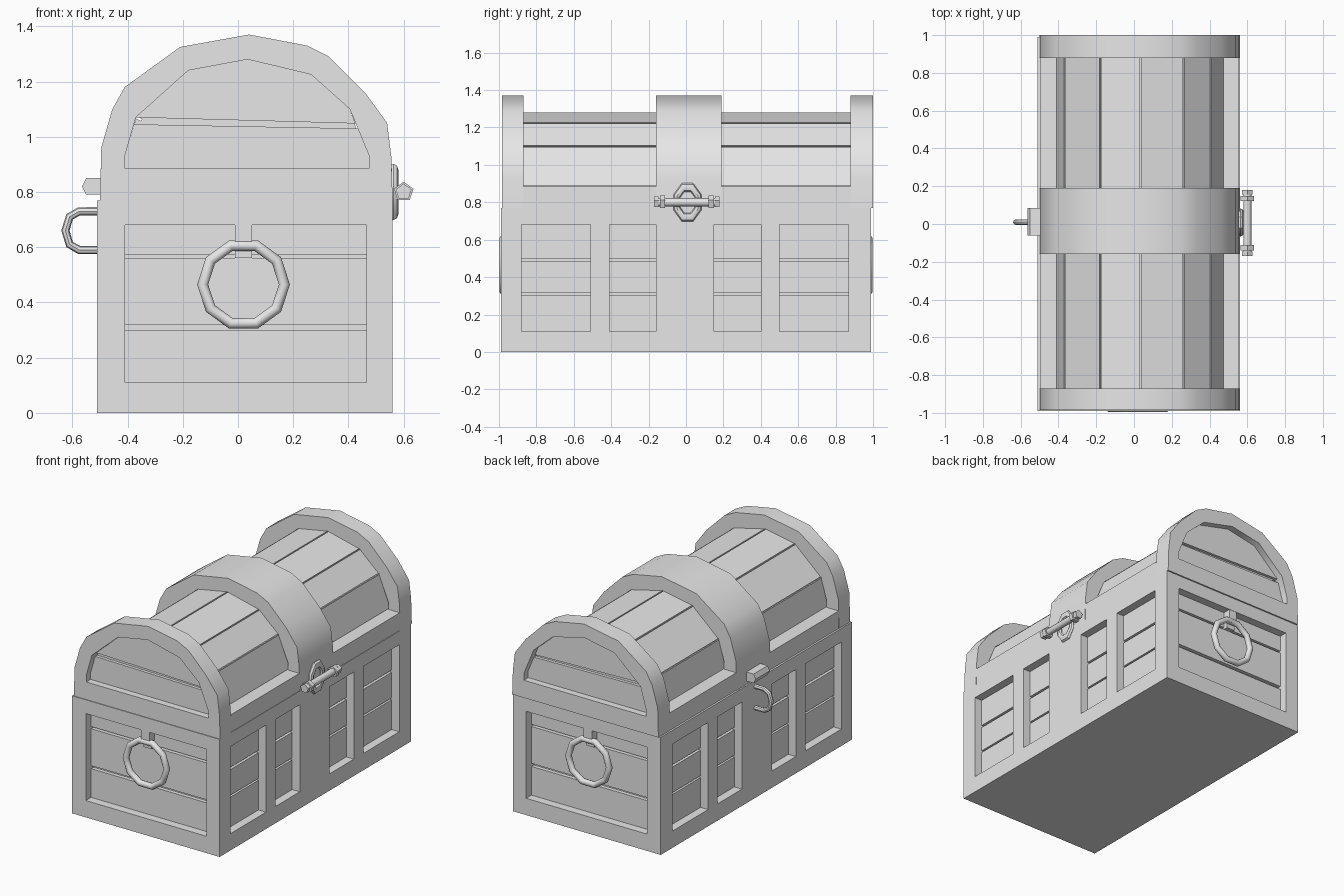
import bpy, bmesh, math
from mathutils import Vector, Matrix

if "Cube" in bpy.data.objects:
    bpy.data.objects.remove(bpy.data.objects["Cube"])

grey = bpy.data.materials.new("plain_grey")
grey.use_nodes = True
grey.diffuse_color = (0.8, 0.8, 0.8, 1)
grey.node_tree.nodes["Principled BSDF"].inputs["Base Color"].default_value = (0.8, 0.8, 0.8, 1)


def select(obj):
    bpy.ops.object.select_all(action='DESELECT')
    obj.select_set(True)
    bpy.context.view_layer.objects.active = obj


def make(name, bm, smooth=0):
    bmesh.ops.recalc_face_normals(bm, faces=bm.faces)
    mesh = bpy.data.meshes.new(name)
    bm.to_mesh(mesh)
    bm.free()
    mesh.materials.append(grey)
    obj = bpy.data.objects.new(name, mesh)
    bpy.context.collection.objects.link(obj)
    if smooth:
        select(obj)
        bpy.ops.object.shade_smooth_by_angle(angle=math.radians(smooth))
    return obj


def add_box(bm, x, y, z):
    size = Matrix.Diagonal((x[1] - x[0], y[1] - y[0], z[1] - z[0], 1))
    mid = Matrix.Translation((sum(x) / 2, sum(y) / 2, sum(z) / 2))
    bmesh.ops.create_cube(bm, size=1, matrix=mid @ size)


def add_prism(bm, points, y0, y1):
    """Extrude an (x, z) outline along y."""
    face = bm.faces.new([bm.verts.new((px, y0, pz)) for px, pz in points])
    out = bmesh.ops.extrude_face_region(bm, geom=[face], use_keep_orig=True)
    moved = [v for v in out["geom"] if isinstance(v, bmesh.types.BMVert)]
    bmesh.ops.translate(bm, verts=moved, vec=(0, y1 - y0, 0))


def add_torus(bm, centre, radius, tube, major, minor, turn, stretch=1):
    """Ring in the xz plane, turned about z; stretch acts on height."""
    place = Matrix.Translation(centre) @ Matrix.Rotation(turn, 4, 'Z') @ Matrix.Diagonal((1, 1, stretch, 1))
    rows = []
    for i in range(major):
        a = math.tau * (i + 0.5) / major
        row = []
        for j in range(minor):
            b = math.tau * j / minor
            r = radius + tube * math.cos(b)
            row.append(bm.verts.new(place @ Vector((r * math.sin(a), tube * math.sin(b), r * math.cos(a)))))
        rows.append(row)
    for i in range(major):
        p, q = rows[i], rows[(i + 1) % major]
        for j in range(minor):
            k = (j + 1) % minor
            bm.faces.new((p[j], q[j], q[k], p[k]))


def cut(obj, cutter):
    mod = obj.modifiers.new("cut", 'BOOLEAN')
    mod.operation = 'DIFFERENCE'
    mod.solver = 'EXACT'
    mod.object = cutter
    cutter.hide_render = True
    select(obj)
    bpy.ops.object.modifier_apply(modifier=mod.name)
    bpy.data.objects.remove(cutter)


# Chest body with recessed panels
LEFT, RIGHT, END = -0.51, 0.56, 0.99
RECESS, BOARD = 0.08, 0.055
PANEL_Z = (0.11, 0.68)
END_X = (-0.41, 0.465)
SIDE_Y = [(-0.88, -0.51), (-0.41, -0.16), (0.15, 0.40), (0.50, 0.87)]

bm = bmesh.new()
add_box(bm, (LEFT, RIGHT), (-END, END), (0, 0.77))
body = make("chest_body", bm)


def side_span(s, outer, inner):
    edge = RIGHT if s > 0 else LEFT
    return sorted((edge - s * outer, edge - s * inner))


def end_span(s, outer, inner):
    return sorted((s * (END - outer), s * (END - inner)))


bm = bmesh.new()
for s in (-1, 1):
    add_box(bm, END_X, end_span(s, -0.05, RECESS), PANEL_Z)
    for span in SIDE_Y:
        add_box(bm, side_span(s, -0.05, RECESS), span, PANEL_Z)
cut(body, make("panel_cutter", bm))

# Boards inside the panels, parted by grooves
bm = bmesh.new()
for s in (-1, 1):
    for z in ((0.11, 0.298), (0.318, 0.56), (0.574, 0.68)):
        add_box(bm, END_X, end_span(s, BOARD, RECESS), z)
    for span in SIDE_Y:
        for z in ((0.11, 0.305), (0.317, 0.485), (0.5, 0.68)):
            add_box(bm, side_span(s, BOARD, RECESS), span, z)
make("body_boards", bm)

# Arched lid bands: two ends and the middle strap
OUTER = [(-0.5, 0.77), (-0.495, 0.96), (-0.455, 1.1), (-0.41, 1.18), (-0.21, 1.325), (0.04, 1.37),
         (0.25, 1.33), (0.33, 1.29), (0.46, 1.16), (0.54, 1.05), (0.555, 0.93), (0.56, 0.77)]
INNER = [(-0.41, 0.885), (-0.41, 0.93), (-0.37, 1.07), (-0.18, 1.24), (0.035, 1.28),
         (0.265, 1.225), (0.405, 1.1), (0.475, 0.93), (0.475, 0.885)]
BANDS = [(-0.985, -0.87), (-0.16, 0.19), (0.88, 1.0)]
bm = bmesh.new()
for y0, y1 in BANDS:
    add_prism(bm, OUTER, y0, y1)
bands = make("lid_bands", bm)
bm = bmesh.new()
add_prism(bm, INNER, -1.1, 1.1)
cut(bands, make("arch_cutter", bm))
select(bands)
bpy.ops.object.shade_smooth_by_angle(angle=math.radians(35))

# Lower lid rails between the bands
bm = bmesh.new()
for a, b in zip(BANDS, BANDS[1:]):
    add_box(bm, (-0.498, 0.557), (a[1], b[0]), (0.77, 0.885))
make("lid_rails", bm)

# Lid core and lengthwise planks following the arch
hub = Vector((0.03, 0.88))
bm = bmesh.new()
add_prism(bm, [hub + (Vector(p) - hub) * 0.95 for p in INNER], -0.92, 0.935)
make("lid_core", bm)
bm = bmesh.new()
arch = [Vector(p) for p in INNER]
arch = arch[:1] + arch[2:-2] + arch[-1:]
for a, b in zip(arch, arch[1:]):
    p, q = a.lerp(b, 0.02), b.lerp(a, 0.02)
    add_prism(bm, [p, q, hub + (q - hub) * 0.9, hub + (p - hub) * 0.9], -0.92, 0.935)
make("lid_planks", bm)

# End boards of the lid with a sloping groove
LOW = [(-0.41, 0.885), (0.475, 0.885), (0.475, 0.93), (0.435, 1.03), (-0.377, 1.045), (-0.41, 0.93)]
HIGH = [(-0.37, 1.07), (0.425, 1.048), (0.405, 1.1), (0.265, 1.225), (0.035, 1.28), (-0.18, 1.24)]
bm = bmesh.new()
for y0, y1 in ((-0.94, -0.91), (0.925, 0.955)):
    add_prism(bm, LOW, y0, y1)
    add_prism(bm, HIGH, y0, y1)
make("lid_end_boards", bm)

# Ring handles and their brackets on both ends
for name, s in (("front", -1), ("back", 1)):
    bm = bmesh.new()
    add_torus(bm, (0.02, s * 0.977, 0.465), 0.148, 0.02, 10, 10, 0)
    make(name + "_ring", bm, 40)
    bm = bmesh.new()
    add_box(bm, (-0.01, 0.05), sorted((s * 0.925, s * 0.988)), (0.59, 0.685))
    add_box(bm, (-0.01, 0.05), sorted((s * 0.925, s * 0.965)), (0.56, 0.59))
    make(name + "_ring_bracket", bm)

# Hasp loop and locking pin on the left side
bm = bmesh.new()
add_torus(bm, (0.563, 0.008, 0.8), 0.062, 0.018, 8, 8, math.pi / 2, 1.38)
make("hasp_loop", bm, 40)


def add_rod(bm, y0, y1, radius, sides):
    points = [(0.6 + radius * math.sin(math.tau * i / sides), 0.8 + radius * math.cos(math.tau * i / sides))
              for i in range(sides)]
    add_prism(bm, points, y0, y1)


bm = bmesh.new()
add_rod(bm, -0.17, 0.18, 0.022, 10)
for y in (-0.125, 0.135):
    add_rod(bm, y - 0.014, y + 0.014, 0.037, 5)
for y in (-0.158, 0.168):
    add_rod(bm, y - 0.012, y + 0.012, 0.03, 5)
make("locking_pin", bm, 40)

# Hinge block and staple on the right side
bm = bmesh.new()
add_prism(bm, [(-0.48, 0.79), (-0.55, 0.79), (-0.565, 0.82), (-0.55, 0.85), (-0.48, 0.85)], -0.06, 0.085)
make("hinge_block", bm)

curve = bpy.data.curves.new("staple", 'CURVE')
curve.dimensions = '3D'
curve.bevel_depth = 0.015
curve.bevel_resolution = 2
curve.use_fill_caps = True
path = [(-0.49, 0.73), (-0.575, 0.73), (-0.61, 0.71), (-0.625, 0.66), (-0.61, 0.61), (-0.575, 0.59), (-0.49, 0.59)]
spline = curve.splines.new('POLY')
spline.points.add(len(path) - 1)
for point, (x, z) in zip(spline.points, path):
    point.co = (x, 0.01, z, 1)
curve.materials.append(grey)
staple = bpy.data.objects.new("staple", curve)
bpy.context.collection.objects.link(staple)
select(staple)
bpy.ops.object.convert(target='MESH')
bpy.ops.object.shade_smooth_by_angle(angle=math.radians(40))
